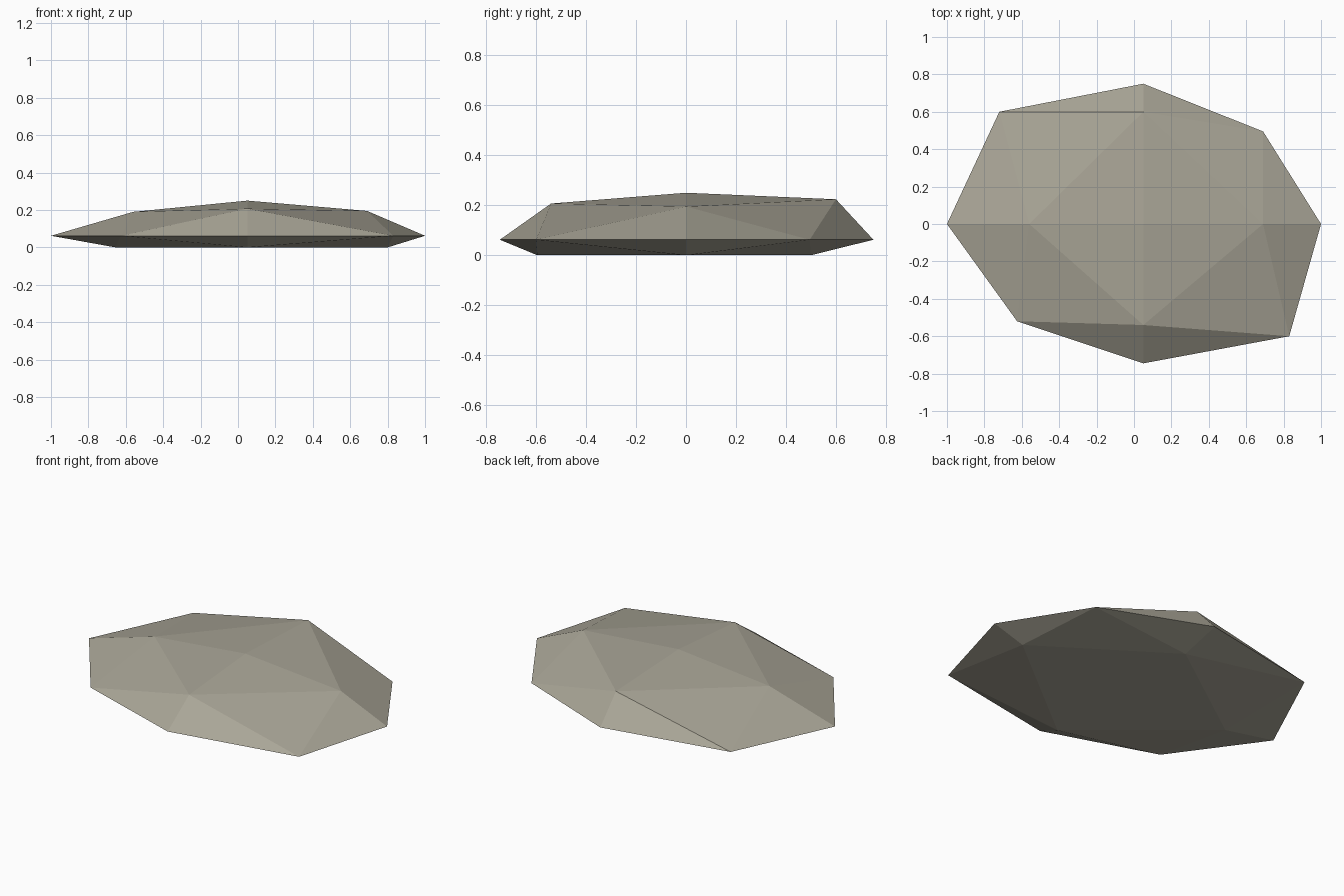
import bpy
import bmesh

if "Cube" in bpy.data.objects:
    bpy.data.objects.remove(bpy.data.objects["Cube"])

# Flat warm grey stone
stone = bpy.data.materials.new("warm_grey_stone")
stone.diffuse_color = (0.40, 0.38, 0.31, 1.0)
stone.use_nodes = True
stone.node_tree.nodes["Principled BSDF"].inputs["Base Color"].default_value = stone.diffuse_color

bm = bmesh.new()


def ring(points):
    return [bm.verts.new(p) for p in points]


# Widest outline: cardinal and diagonal corners alternate, starting at +x
RIM_Z = 0.062
rim = ring([(x, y, RIM_Z) for x, y in (
    (1.0, 0.0), (0.69, 0.495), (0.05, 0.75), (-0.72, 0.60),
    (-1.0, 0.0), (-0.625, -0.52), (0.05, -0.745), (0.83, -0.60))])

# Upper and lower rings, one corner per cardinal direction
upper = ring([(0.69, 0, 0.195), (0.05, 0.60, 0.224),
              (-0.56, 0, 0.19), (0.05, -0.54, 0.207)])
lower = ring([(0.80, 0, 0), (0.05, 0.50, 0),
              (-0.655, 0, 0), (0.05, -0.595, 0)])
peak = bm.verts.new((0.05, 0, 0.25))


# Facets between the rim and a four-cornered ring
def facet_band(inner):
    for i in range(4):
        a, b = inner[i], inner[(i + 1) % 4]
        r0, r1, r2 = (rim[(2 * i + k) % 8] for k in range(3))
        bm.faces.new((a, r0, r1))
        bm.faces.new((a, r1, b))
        bm.faces.new((b, r1, r2))


facet_band(upper)
facet_band(lower)

# Low crown and flat base
for i in range(4):
    bm.faces.new((upper[i], upper[(i + 1) % 4], peak))
bm.faces.new(lower[::-1])

bmesh.ops.recalc_face_normals(bm, faces=bm.faces[:])
mesh = bpy.data.meshes.new("flat_rock")
bm.to_mesh(mesh)
bm.free()
mesh.materials.append(stone)
rock = bpy.data.objects.new("flat_rock", mesh)
bpy.context.collection.objects.link(rock)
